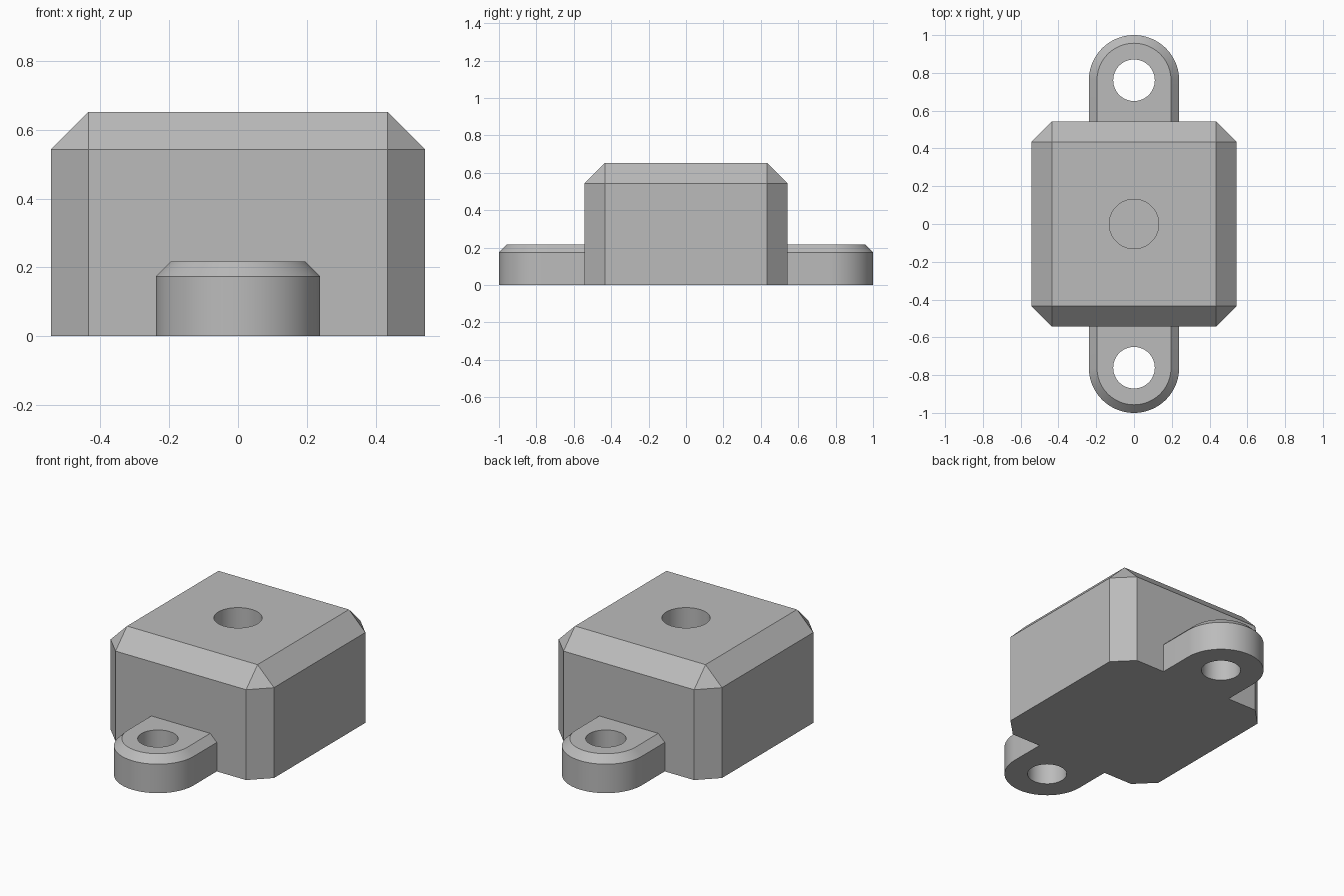
import bpy
import bmesh
import math
from mathutils import Matrix

if "Cube" in bpy.data.objects:
    bpy.data.objects.remove(bpy.data.objects["Cube"], do_unlink=True)

HALF, HEIGHT, CHAMFER = 0.543, 0.652, 0.109
EAR_Y, EAR_R, EAR_H, EAR_CHAMFER = 0.761, 0.239, 0.217, 0.043
EAR_HOLE_R, TOP_HOLE_R, TOP_HOLE_DEPTH = 0.11, 0.131, 0.4

grey = bpy.data.materials.new("plain grey")
grey.use_nodes = True
colour = (0.5, 0.5, 0.5, 1)
grey.diffuse_color = colour
grey.node_tree.nodes["Principled BSDF"].inputs["Base Color"].default_value = colour


def finish(name, bm):
    bmesh.ops.recalc_face_normals(bm, faces=bm.faces)
    mesh = bpy.data.meshes.new(name)
    bm.to_mesh(mesh)
    bm.free()
    mesh.materials.append(grey)
    obj = bpy.data.objects.new(name, mesh)
    bpy.context.collection.objects.link(obj)
    return obj


def chamfered_block():
    bm = bmesh.new()
    size = Matrix.Diagonal((2 * HALF, 2 * HALF, HEIGHT, 1))
    bmesh.ops.create_cube(bm, size=1, matrix=Matrix.Translation((0, 0, HEIGHT / 2)) @ size)
    edges = [e for e in bm.edges if max(v.co.z for v in e.verts) > 0.1]
    bmesh.ops.bevel(bm, geom=edges, offset=CHAMFER, segments=1, affect='EDGES')
    # Trim whatever the bevel leaves below the base
    for v in bm.verts:
        v.co.z = max(v.co.z, 0)
    return finish("mounting_block", bm)


def ear_ring(bm, radius, z, steps=48):
    # Straight tongue that ends in a half circle
    points = [(radius, 0)]
    for i in range(steps + 1):
        a = math.pi * i / steps
        points.append((radius * math.cos(a), EAR_Y + radius * math.sin(a)))
    points.append((-radius, 0))
    return [bm.verts.new((x, y, z)) for x, y in points]


def ear(name, angle):
    bm = bmesh.new()
    rings = [ear_ring(bm, EAR_R, 0), ear_ring(bm, EAR_R, EAR_H - EAR_CHAMFER),
             ear_ring(bm, EAR_R - EAR_CHAMFER, EAR_H)]
    n = len(rings[0])
    for low, high in zip(rings, rings[1:]):
        for i in range(n - 1):
            bm.faces.new((low[i], low[i + 1], high[i + 1], high[i]))
    bm.faces.new(rings[0])
    bm.faces.new(rings[2])
    # Flat end buried in the block
    bm.faces.new([r[0] for r in rings] + [r[-1] for r in reversed(rings)])
    # Stop the tongue inside the block wall
    for v in bm.verts:
        v.co.y = max(v.co.y, HALF - 0.1)
    bm.transform(Matrix.Rotation(angle, 4, 'Z'))
    return finish(name, bm)


def hole(name, y, radius, bottom, top):
    bm = bmesh.new()
    bmesh.ops.create_cone(bm, cap_ends=True, segments=64, radius1=radius, radius2=radius,
                          depth=top - bottom,
                          matrix=Matrix.Translation((0, y, (top + bottom) / 2)))
    return finish(name, bm)


# Block, two ears and three bores joined into one solid
block = chamfered_block()
tools = [(ear("back_ear", 0), 'UNION'), (ear("front_ear", math.pi), 'UNION'),
         (hole("top_bore", 0, TOP_HOLE_R, HEIGHT - TOP_HOLE_DEPTH, HEIGHT + 0.1), 'DIFFERENCE')]
for side in (1, -1):
    tools.append((hole("ear_bore", side * EAR_Y, EAR_HOLE_R, -0.1, EAR_H + 0.1), 'DIFFERENCE'))
for tool, operation in tools:
    mod = block.modifiers.new(tool.name, 'BOOLEAN')
    mod.operation = operation
    mod.solver = 'EXACT'
    mod.object = tool

# Keep the joined result and drop the tools
bpy.context.view_layer.update()
depsgraph = bpy.context.evaluated_depsgraph_get()
joined = bpy.data.meshes.new_from_object(block.evaluated_get(depsgraph))
block.modifiers.clear()
block.data = joined
for tool, operation in tools:
    bpy.data.objects.remove(tool, do_unlink=True)

bpy.ops.object.select_all(action='DESELECT')
block.select_set(True)
bpy.context.view_layer.objects.active = block
bpy.ops.object.shade_smooth_by_angle(angle=math.radians(30))
